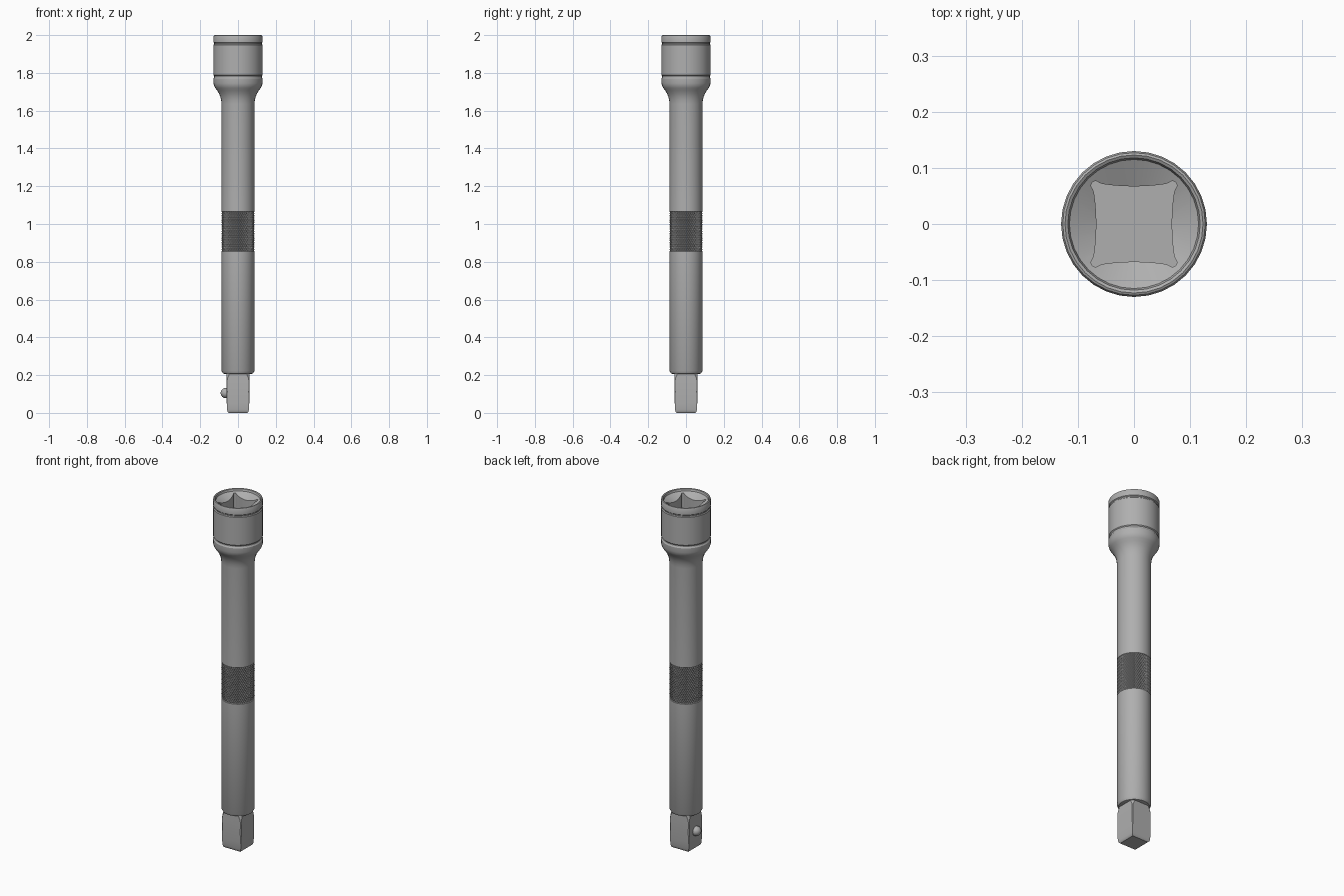
import bpy, bmesh
from math import sin, cos, pi, radians

if "Cube" in bpy.data.objects:
    bpy.data.objects.remove(bpy.data.objects["Cube"])

# Dark satin steel shared by every part
steel = bpy.data.materials.new("dark_steel")
steel.diffuse_color = (0.43, 0.43, 0.43, 1)
steel.use_nodes = True
steel.node_tree.nodes["Principled BSDF"].inputs["Base Color"].default_value = steel.diffuse_color


def make(name, bm):
    bmesh.ops.recalc_face_normals(bm, faces=bm.faces[:])
    me = bpy.data.meshes.new(name)
    bm.to_mesh(me)
    bm.free()
    me.materials.append(steel)
    ob = bpy.data.objects.new(name, me)
    bpy.context.collection.objects.link(ob)
    return ob


def loft(name, rings):
    """Skin a list of equal-length point rings, capping both ends."""
    bm = bmesh.new()
    vs = [[bm.verts.new(p) for p in ring] for ring in rings]
    n = len(vs[0])
    for a, b in zip(vs, vs[1:]):
        for i in range(n):
            j = (i + 1) % n
            bm.faces.new((a[i], a[j], b[j], b[i]))
    bm.faces.new(vs[0][::-1])
    bm.faces.new(vs[-1])
    return make(name, bm)


def lathe(name, profile, n=32):
    return loft(name, [[(r * cos(2 * pi * i / n), r * sin(2 * pi * i / n), z)
                        for i in range(n)] for r, z in profile])


def activate(ob):
    bpy.ops.object.select_all(action='DESELECT')
    ob.select_set(True)
    bpy.context.view_layer.objects.active = ob


def boolean(ob, cutter, op):
    activate(ob)
    m = ob.modifiers.new("cut", 'BOOLEAN')
    m.object, m.operation, m.solver = cutter, op, 'EXACT'
    bpy.ops.object.modifier_apply(modifier=m.name)
    bpy.data.objects.remove(cutter)


def smooth(ob, angle=30):
    activate(ob)
    bpy.ops.object.shade_smooth_by_angle(angle=radians(angle))


# Shaft, concave flare, grooved socket head and bowl-shaped mouth
R, H = 0.087, 0.130
profile = [(0.074, 0.207), (0.080, 0.209), (R, 0.222),
           (R, 0.855), (0.082, 0.858), (0.082, 1.062), (R, 1.065),
           (R, 1.635), (0.089, 1.655), (0.093, 1.672), (0.100, 1.690),
           (0.110, 1.706), (0.120, 1.720), (0.126, 1.730), (H, 1.745),
           (H, 1.770), (0.126, 1.776), (0.126, 1.783), (H, 1.788),
           (H, 1.948), (0.126, 1.952), (0.126, 1.958), (H, 1.962),
           (H, 1.992), (0.127, 1.998), (0.123, 2.0), (0.118, 1.997),
           (0.115, 1.986), (0.067, 1.962), (0.03, 1.945)]
body = lathe("shaft_and_socket_head", profile)

# Square drive hole with rounded corner reliefs and inward-bowed sides
quarter = [(0.0685 + 0.008 * cos(radians(a)), 0.0685 + 0.008 * sin(radians(a)))
           for a in range(-50, 141, 19)]
quarter += [(x, 0.067 + 0.005 * (x / 0.06) ** 2)
            for x in (0.055, 0.04, 0.02, 0, -0.02, -0.04, -0.055)]
outline = []
for c, s in ((1, 0), (0, 1), (-1, 0), (0, -1)):
    outline += [(c * x - s * y, s * x + c * y) for x, y in quarter]
cutter = loft("hole_cutter", [[(x, y, z) for x, y in outline] for z in (1.76, 2.05)])
boolean(body, cutter, 'DIFFERENCE')
smooth(body)

# Knurled grip band made of small diamond pyramids, flush with the shaft
cols, rows, z0, z1 = 96, 22, 0.855, 1.065
bm = bmesh.new()
grid = []
for j in range(rows + 1):
    row = []
    for i in range(cols):
        r = 0.0875 if (i + j) % 2 else 0.0825
        a = 2 * pi * i / cols
        row.append(bm.verts.new((r * cos(a), r * sin(a), z0 + (z1 - z0) * j / rows)))
    grid.append(row)
for j in range(rows):
    for i in range(cols):
        k = (i + 1) % cols
        a, b, c, d = grid[j][i], grid[j][k], grid[j + 1][k], grid[j + 1][i]
        tris = ((a, b, c), (a, c, d)) if (i + j) % 2 == 0 else ((a, b, d), (b, c, d))
        for t in tris:
            bm.faces.new(t)
make("knurled_band", bm)

# Square drive tang: slightly barrelled, turned down to a neck at the top
sections = [(0, 0.050), (0.005, 0.055), (0.015, 0.058), (0.06, 0.060), (0.11, 0.0615),
            (0.16, 0.061), (0.225, 0.059)]
tang = loft("drive_tang", [[(h * x, h * y, z) for x, y in
                            ((1, 1), (-1, 1), (-1, -1), (1, -1))] for z, h in sections])
neck = lathe("neck_turning", [(0.084, -0.02), (0.084, 0.17), (0.082, 0.185),
                              (0.076, 0.202), (0.074, 0.24)])
boolean(tang, neck, 'INTERSECT')
smooth(tang)

# Retaining ball on the left face of the tang
bm = bmesh.new()
bmesh.ops.create_uvsphere(bm, u_segments=24, v_segments=16, radius=0.027)
bmesh.ops.translate(bm, verts=bm.verts[:], vec=(-0.065, 0, 0.105))
smooth(make("retaining_ball", bm))
